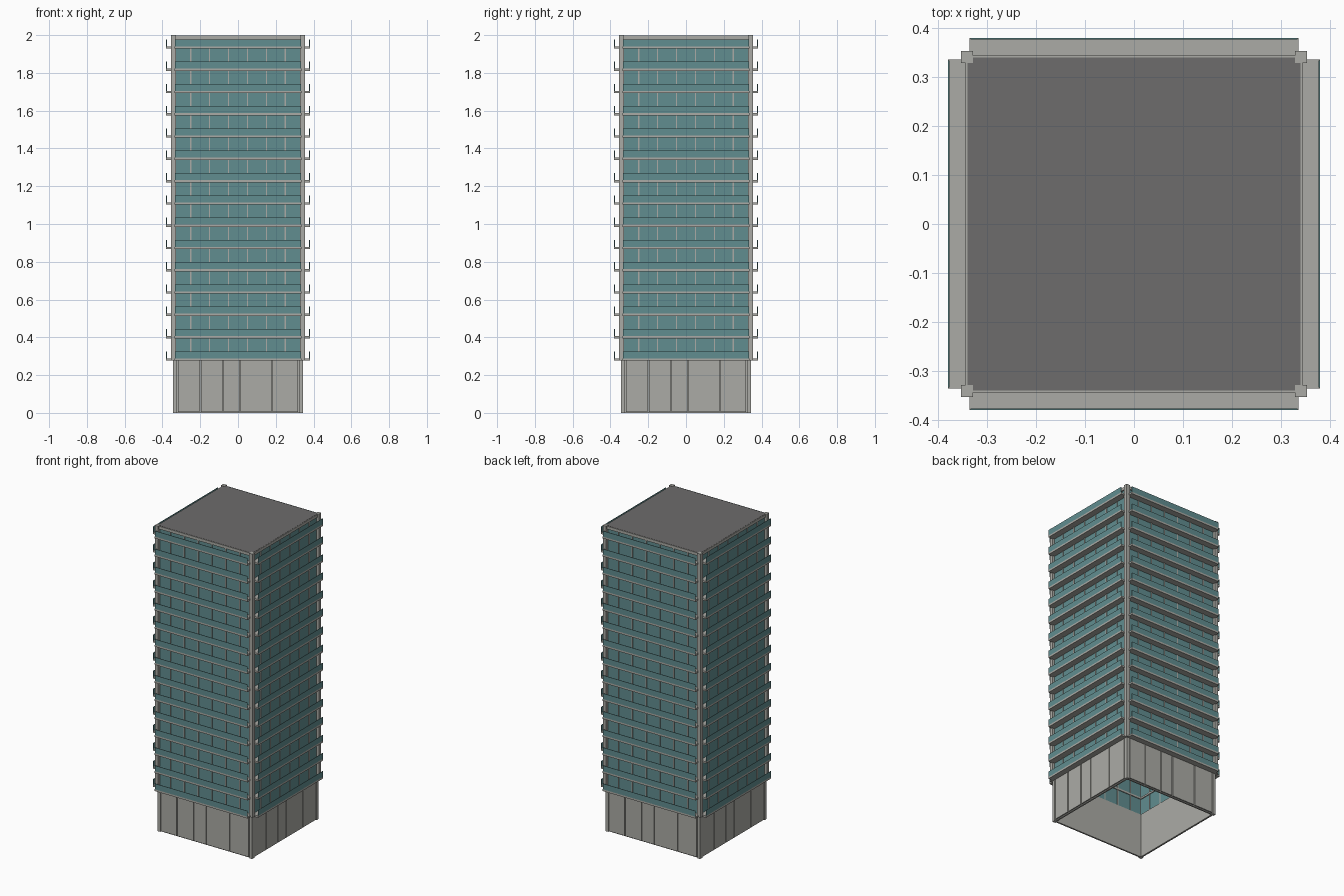
import bpy
import bmesh
from math import pi
from mathutils import Matrix, Vector

cube = bpy.data.objects.get("Cube")
if cube:
    bpy.data.objects.remove(cube, do_unlink=True)


def material(name, rgb):
    m = bpy.data.materials.new(name)
    m.use_nodes = True
    m.diffuse_color = (*rgb, 1)
    m.node_tree.nodes["Principled BSDF"].inputs["Base Color"].default_value = (*rgb, 1)
    return m


concrete = material("pale concrete", (0.41, 0.41, 0.38))
glass = material("teal glass", (0.12, 0.27, 0.28))
roofing = material("dark roofing", (0.155, 0.15, 0.15))

SIDES = [Matrix.Rotation(i * pi / 2, 4, "Z") for i in range(4)]
HEIGHT, BASE_TOP, STOREY = 2.0, 0.277, 0.118
FLOORS = [0.283 + i * STOREY for i in range(15)]


def boxes(name, mat, items, turns=SIDES):
    """One object from (x, y, z) ranges, repeated for every turn."""
    bm = bmesh.new()
    for turn in turns:
        for x, y, z in items:
            mid = Vector([(a + b) / 2 for a, b in (x, y, z)])
            size = [b - a for a, b in (x, y, z)]
            place = turn @ Matrix.Translation(mid) @ Matrix.Diagonal((*size, 1))
            bmesh.ops.create_cube(bm, size=1, matrix=place)
    me = bpy.data.meshes.new(name)
    bm.to_mesh(me)
    bm.free()
    me.materials.append(mat)
    ob = bpy.data.objects.new(name, me)
    bpy.context.collection.objects.link(ob)
    return ob


# Hollow base: thin walls with raised cladding panels
boxes("base_walls", concrete, [((-0.335, 0.335), (-0.335, -0.325), (0, BASE_TOP))])
boxes("base_corners", concrete, [((-0.343, -0.322), (-0.343, -0.322), (0, BASE_TOP))])
joints = [-0.32, -0.2, -0.08, 0.01, 0.18, 0.32]
boxes("base_panels", concrete,
      [((a + 0.003, b - 0.003), (-0.343, -0.335), (0.006, BASE_TOP))
       for a, b in zip(joints, joints[1:])])

# Window walls with mullions, between corner posts
boxes("window_walls", glass, [((-0.335, 0.335), (-0.338, -0.330), (BASE_TOP, 1.985))])
boxes("mullions", concrete,
      [((x - 0.003, x + 0.003), (-0.342, -0.327), (z, min(z + STOREY, 1.98)))
       for z in FLOORS for x in (-0.25, -0.15, -0.05, 0.05, 0.15, 0.25)])
boxes("corner_posts", concrete, [((-0.354, -0.329), (-0.354, -0.329), (BASE_TOP, HEIGHT))])

# Balcony on each storey: slab and glass rail
boxes("balcony_slabs", concrete,
      [((-0.336, 0.336), (-0.38, -0.325), (z - 0.006, z + 0.006)) for z in FLOORS])
boxes("balcony_rails", glass,
      [((-0.334, 0.334), (-0.38, -0.377), (z + 0.006, z + 0.043)) for z in FLOORS])

# Roof deck and edge beams
boxes("roof_beams", concrete, [((-0.336, 0.336), (-0.345, -0.33), (1.978, 1.997))])
boxes("roof_deck", roofing, [((-0.341, 0.341), (-0.341, 0.341), (1.985, 1.998))], SIDES[:1])
